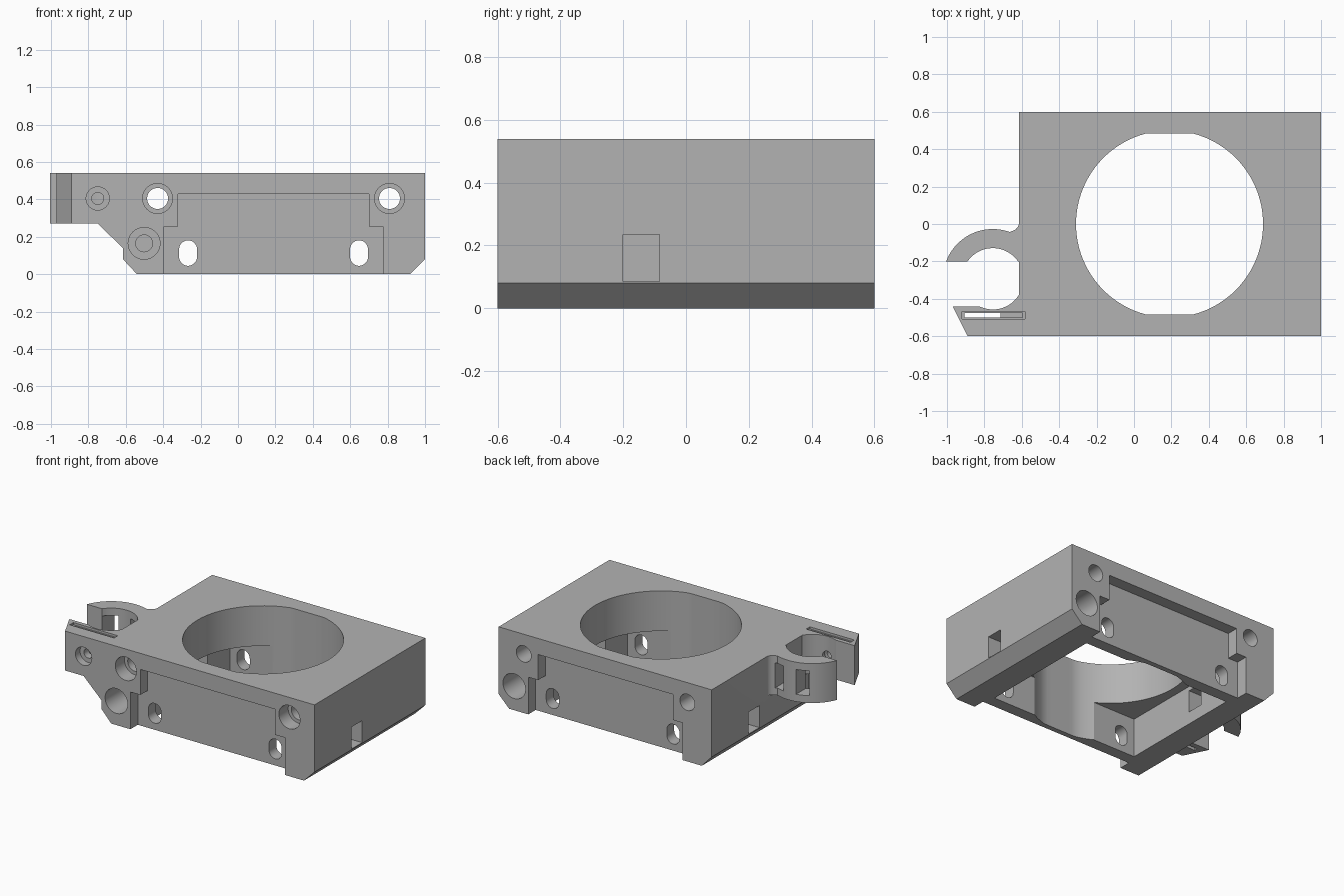
import bpy, bmesh, math

if "Cube" in bpy.data.objects:
    bpy.data.objects.remove(bpy.data.objects["Cube"], do_unlink=True)

grey = bpy.data.materials.new("plain_grey")
grey.use_nodes = True
grey.diffuse_color = (0.45, 0.45, 0.45, 1)
grey.node_tree.nodes["Principled BSDF"].inputs["Base Color"].default_value = (0.45, 0.45, 0.45, 1)

MID = 0.19  # centre line of the block in x


def prism(name, pts, axis, lo, hi):
    """Extrude a flat outline along one axis."""
    place = {"x": lambda a, b, t: (t, a, b),
             "y": lambda a, b, t: (a, t, b),
             "z": lambda a, b, t: (a, b, t)}[axis]
    bm = bmesh.new()
    low = [bm.verts.new(place(a, b, lo)) for a, b in pts]
    high = [bm.verts.new(place(a, b, hi)) for a, b in pts]
    bm.faces.new(low)
    bm.faces.new(high)
    n = len(pts)
    for i in range(n):
        j = (i + 1) % n
        bm.faces.new((low[i], low[j], high[j], high[i]))
    bmesh.ops.recalc_face_normals(bm, faces=bm.faces)
    mesh = bpy.data.meshes.new(name)
    bm.to_mesh(mesh)
    bm.free()
    mesh.materials.append(grey)
    ob = bpy.data.objects.new(name, mesh)
    bpy.context.collection.objects.link(ob)
    return ob


def arc(cx, cy, r, start=0, end=360, n=48):
    full = end - start == 360
    steps = n if full else n - 1
    angles = [math.radians(start + (end - start) * i / steps) for i in range(n)]
    return [(cx + r * math.cos(a), cy + r * math.sin(a)) for a in angles]


def rect(a0, a1, b0, b1):
    return [(a0, b0), (a1, b0), (a1, b1), (a0, b1)]


def combine(target, tool, operation="DIFFERENCE"):
    """Apply a boolean and discard the tool."""
    mod = target.modifiers.new("combine", "BOOLEAN")
    mod.operation = operation
    mod.solver = "EXACT"
    mod.object = tool
    bpy.context.view_layer.update()
    graph = bpy.context.evaluated_depsgraph_get()
    mesh = bpy.data.meshes.new_from_object(target.evaluated_get(graph))
    target.modifiers.clear()
    target.data = mesh
    bpy.data.objects.remove(tool, do_unlink=True)


def cut(target, pts, axis, lo, hi):
    combine(target, prism("cutter", pts, axis, lo, hi))


# Main block with chamfered lower edges
body = prism("mount_body", [(-0.54, 0), (0.92, 0), (1, 0.08), (1, 0.54),
                            (-0.615, 0.54), (-0.615, 0.08)], "y", -0.6, 0.6)

# Front clamp arm and its sloped gusset
arm = prism("clamp_arm", [(-0.97, -0.44), (-0.89, -0.6), (-0.55, -0.6), (-0.55, -0.3),
                          (-0.7, -0.3), (-0.7, -0.44)], "z", 0.27, 0.54)
gusset = prism("gusset", [(-0.75, 0.275), (-0.75, 0.27), (-0.615, 0.14),
                          (-0.56, 0.14), (-0.56, 0.3), (-0.75, 0.3)], "y", -0.6, -0.445)
combine(arm, gusset, "UNION")

# Curved clip with a small fillet into the block
CX, CY = -0.755, -0.293
outline = arc(CX, CY, 0.266, 159.5, 70, 32)
outline += [(-0.648, -0.036), (-0.632, -0.028), (-0.62, -0.014), (-0.615, 0),
            (-0.55, 0), (-0.55, -0.2)]
hook = prism("clip_hook", outline, "z", 0.27, 0.54)

# Clip bore and tie windows, kept out of the main block
for part in (arm, hook):
    bore = [(min(x, -0.615), y) for x, y in arc(CX, CY, 0.164, n=64) if x < -0.615]
    bore += [(-0.615, CY - 0.086), (-0.615, CY + 0.086)]
    bore.sort(key=lambda p: math.atan2(p[1] - CY, p[0] - CX))
    cut(part, bore, "z", 0.1, 0.7)
for x0, x1 in ((-0.72, -0.65), (-0.89, -0.81)):
    cut(hook, rect(x0, x1, 0.32, 0.49), "y", -0.21, 0.05)
combine(body, arm, "UNION")
combine(body, hook, "UNION")

# Underside cavity and the large opening with flattened ends
cut(body, rect(MID - 0.56, MID + 0.56, -0.44, 0.44), "z", -0.1, 0.265)
opening = [(x, max(-0.485, min(0.485, y))) for x, y in arc(MID, 0, 0.5, n=96)]
cut(body, opening, "z", -0.2, 0.8)

# Stepped recesses on the front and back
half = [(0.585, -0.1), (0.585, 0.255), (0.51, 0.255), (0.51, 0.43)]
recess = [(MID + x, z) for x, z in half] + [(MID - x, z) for x, z in reversed(half)]
cut(body, recess, "y", -0.7, -0.52)
cut(body, recess, "y", 0.52, 0.7)

# Oval slots and long bolt holes through front and back
for side in (-1, 1):
    x = MID + side * 0.457
    oval = arc(x, 0.133, 0.048, 0, 180, 16) + arc(x, 0.093, 0.048, 180, 360.01, 16)
    cut(body, oval, "y", -0.7, 0.7)
    x = MID + side * 0.62
    cut(body, arc(x, 0.405, 0.056), "y", -0.7, 0.7)
    cut(body, arc(x, 0.405, 0.08), "y", -0.7, -0.5)

# Blind sockets and side windows, repeated by a half turn
for s in (-1, 1):
    for r, depth in ((0.085, 0.4), (0.045, 0.32)):
        cut(body, arc(MID + s * 0.692, 0.165, r), "y", *sorted((s * 0.7, s * depth)))
    cut(body, rect(*sorted((-s * 0.2, -s * 0.085)), 0.085, 0.235), "x",
        *sorted((MID + s * 0.5, MID + s * 0.9)))

# Clamp screw hole and nut slot in the arm
cut(body, arc(-0.75, 0.405, 0.062), "y", -0.7, -0.55)
cut(body, arc(-0.75, 0.405, 0.032), "y", -0.7, -0.4)
cut(body, rect(-0.905, -0.595, -0.5, -0.476), "z", 0.235, 0.7)
cut(body, rect(-0.92, -0.583, -0.508, -0.468), "z", 0.525, 0.7)

# Smooth curved walls, crisp edges
bpy.ops.object.select_all(action="DESELECT")
body.select_set(True)
bpy.context.view_layer.objects.active = body
bpy.ops.object.shade_smooth_by_angle(angle=math.radians(25))
